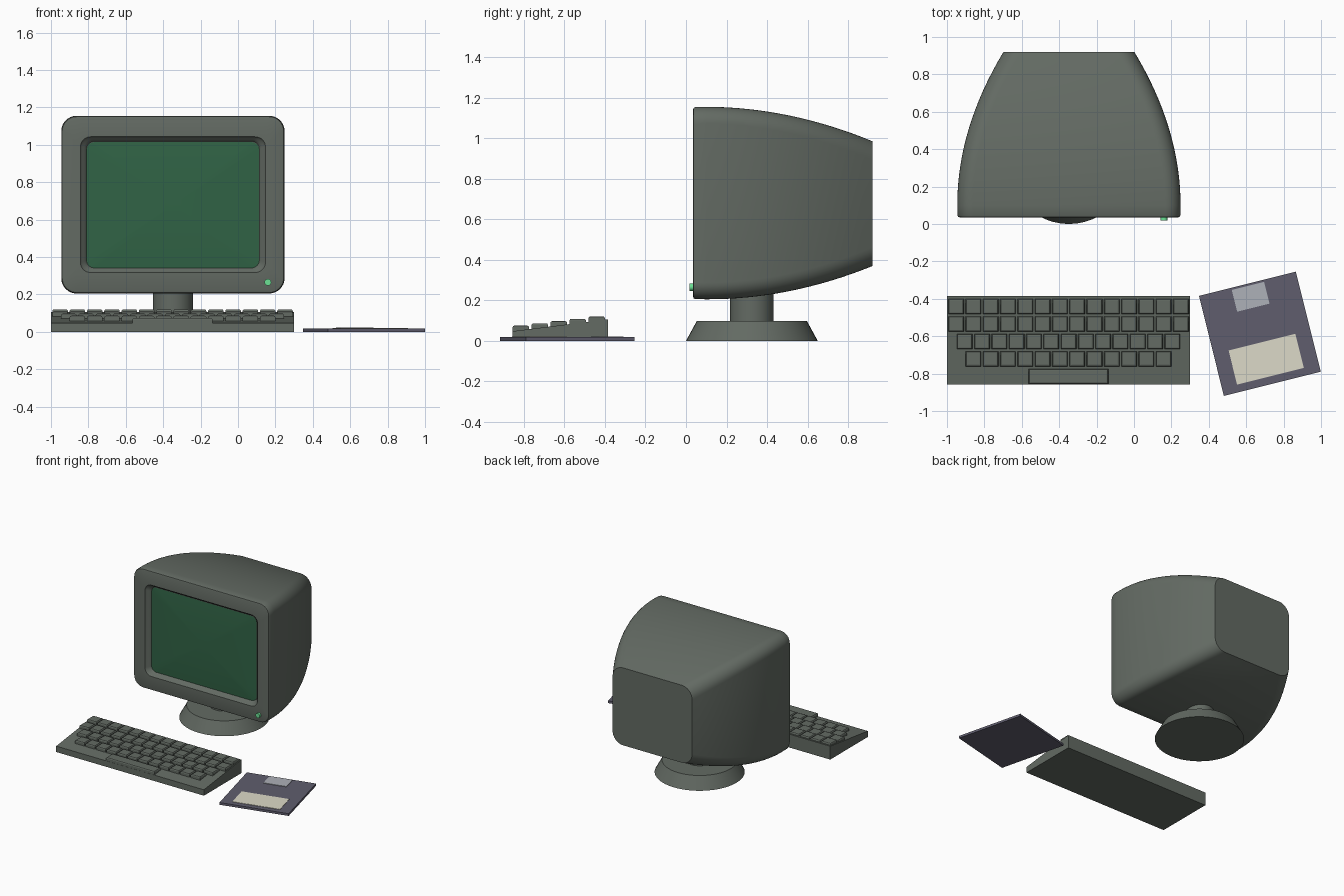
import bpy, bmesh, math
from mathutils import Matrix, Vector

if "Cube" in bpy.data.objects:
    bpy.data.objects.remove(bpy.data.objects["Cube"])


def material(name, rgb):
    m = bpy.data.materials.new(name)
    m.diffuse_color = (*rgb, 1)
    m.use_nodes = True
    m.node_tree.nodes["Principled BSDF"].inputs["Base Color"].default_value = m.diffuse_color
    return m


CASE = material("case_grey_green", (0.125, 0.145, 0.125))
GREEN = material("screen_green", (0.03, 0.125, 0.06))
LIGHT = material("light_green", (0.15, 0.75, 0.3))
DISK = material("disk_slate", (0.115, 0.11, 0.155))
PAPER = material("label_cream", (0.72, 0.7, 0.58))
METAL = material("shutter_metal", (0.42, 0.44, 0.48))


def finish(name, bm, mat, angle=None):
    bmesh.ops.recalc_face_normals(bm, faces=bm.faces)
    me = bpy.data.meshes.new(name)
    bm.to_mesh(me)
    bm.free()
    ob = bpy.data.objects.new(name, me)
    bpy.context.collection.objects.link(ob)
    me.materials.append(mat)
    if angle:
        bpy.ops.object.select_all(action='DESELECT')
        bpy.context.view_layer.objects.active = ob
        ob.select_set(True)
        bpy.ops.object.shade_smooth_by_angle(angle=math.radians(angle))
    return ob


def loft(bm, rings):
    """Skin a list of equal-length point rings and cap both ends."""
    vs = [[bm.verts.new(p) for p in r] for r in rings]
    n = len(vs[0])
    for a, b in zip(vs, vs[1:]):
        for i in range(n):
            j = (i + 1) % n
            bm.faces.new((a[i], a[j], b[j], b[i]))
    bm.faces.new(vs[0])
    bm.faces.new(vs[-1])


def round_rect(cx, cz, y, hw, hh, r, seg=8):
    pts = []
    for k, (sx, sz) in enumerate(((1, 1), (-1, 1), (-1, -1), (1, -1))):
        for i in range(seg + 1):
            a = math.radians(90 * (k + i / seg))
            pts.append((cx + sx * (hw - r) + r * math.cos(a), y,
                        cz + sz * (hh - r) + r * math.sin(a)))
    return pts


def disc(cx, cy, z, r, n=48):
    return [(cx + r * math.cos(2 * math.pi * i / n),
             cy + r * math.sin(2 * math.pi * i / n), z) for i in range(n)]


def rect(cx, cy, z, hw, hh):
    return [(cx + sx * hw, cy + sy * hh, z)
            for sx, sy in ((1, 1), (-1, 1), (-1, -1), (1, -1))]


MX, MZ = -0.348, 0.68

# Monitor shell: screen recess, bezel, then the tapering body
rings = [round_rect(MX, MZ, y, hw, hh, r) for y, hw, hh, r in (
    (0.075, 0.462, 0.337, 0.04),
    (0.055, 0.475, 0.347, 0.045),
    (0.05, 0.485, 0.355, 0.05),
    (0.035, 0.495, 0.363, 0.055),
    (0.035, 0.583, 0.461, 0.07),
    (0.038, 0.592, 0.470, 0.078),
    (0.046, 0.596, 0.474, 0.082))]
STEPS = 16
for i in range(STEPS + 1):
    t = i / STEPS
    rings.append(round_rect(MX, MZ - 0.003 * t, 0.1 + 0.82 * t,
                            0.597 - 0.247 * t * t, 0.475 - 0.167 * t * t,
                            0.082 + 0.01 * t))
bm = bmesh.new()
loft(bm, rings)
finish("monitor_shell", bm, CASE, 35)

# Slightly bulging screen
bm = bmesh.new()
loft(bm, [round_rect(MX, MZ - 0.002, 0.07 - 0.013 * (1 - s * s),
                     0.461 * s, 0.336 * s, 0.04 * s)
          for s in (1, 0.85, 0.7, 0.5, 0.3, 0.1)])
finish("screen", bm, GREEN, 30)

# Power light
bm = bmesh.new()
bmesh.ops.create_cone(bm, cap_ends=True, segments=20, radius1=0.018, radius2=0.018,
                      depth=0.03, matrix=Matrix.Translation((0.16, 0.033, 0.265))
                      @ Matrix.Rotation(math.pi / 2, 4, 'X'))
finish("power_light", bm, LIGHT, 30)

# Stand: flared foot and column
bm = bmesh.new()
loft(bm, [disc(MX, 0.325, 0, 0.325), disc(MX, 0.325, 0.097, 0.272)])
finish("stand_foot", bm, CASE, 30)
bm = bmesh.new()
loft(bm, [disc(MX, 0.325, 0.09, 0.107), disc(MX, 0.325, 0.26, 0.107)])
finish("stand_column", bm, CASE, 30)

# Keyboard wedge
KX = -0.35
bm = bmesh.new()
side = ((-0.857, 0), (-0.385, 0), (-0.385, 0.106), (-0.857, 0.047))
loft(bm, [[(x, y, z) for y, z in side] for x in (KX - 0.65, KX + 0.65)])
finish("keyboard_base", bm, CASE)


# Keys: five rows stepping up toward the back
def key(bm, x, y, hw, top):
    hh = 0.041
    loft(bm, [rect(x, y, top - 0.045, hw, hh), rect(x, y, top - 0.008, hw, hh),
              rect(x, y, top - 0.002, hw - 0.004, hh - 0.004),
              rect(x, y, top, hw - 0.010, hh - 0.010)])


for row, count in enumerate((1, 12, 13, 14, 14)):
    y, top = -0.815 + 0.0935 * row, 0.075 + 0.0113 * row
    bm = bmesh.new()
    for i in range(count):
        x = KX + (i - (count - 1) / 2) * 0.0925
        key(bm, x, y, 0.213 if row == 0 else 0.0415, top)
    finish("space_bar" if row == 0 else f"key_row_{row}", bm, CASE)

# Floppy disk: body, paper label and metal shutter, turned on the desk
for name, mat, cy, hw, hh, z0, z1 in (
        ("disk_body", DISK, 0, 0.267, 0.2755, 0, 0.018),
        ("disk_label", PAPER, -0.14, 0.184, 0.094, 0.01, 0.021),
        ("disk_shutter", METAL, 0.204, 0.089, 0.06, 0.01, 0.022)):
    bm = bmesh.new()
    loft(bm, [rect(0, cy, z0, hw, hh), rect(0, cy, z1, hw, hh)])
    ob = finish(name, bm, mat)
    ob.location = Vector((0.673, -0.587, 0))
    ob.rotation_euler.z = math.radians(14)
